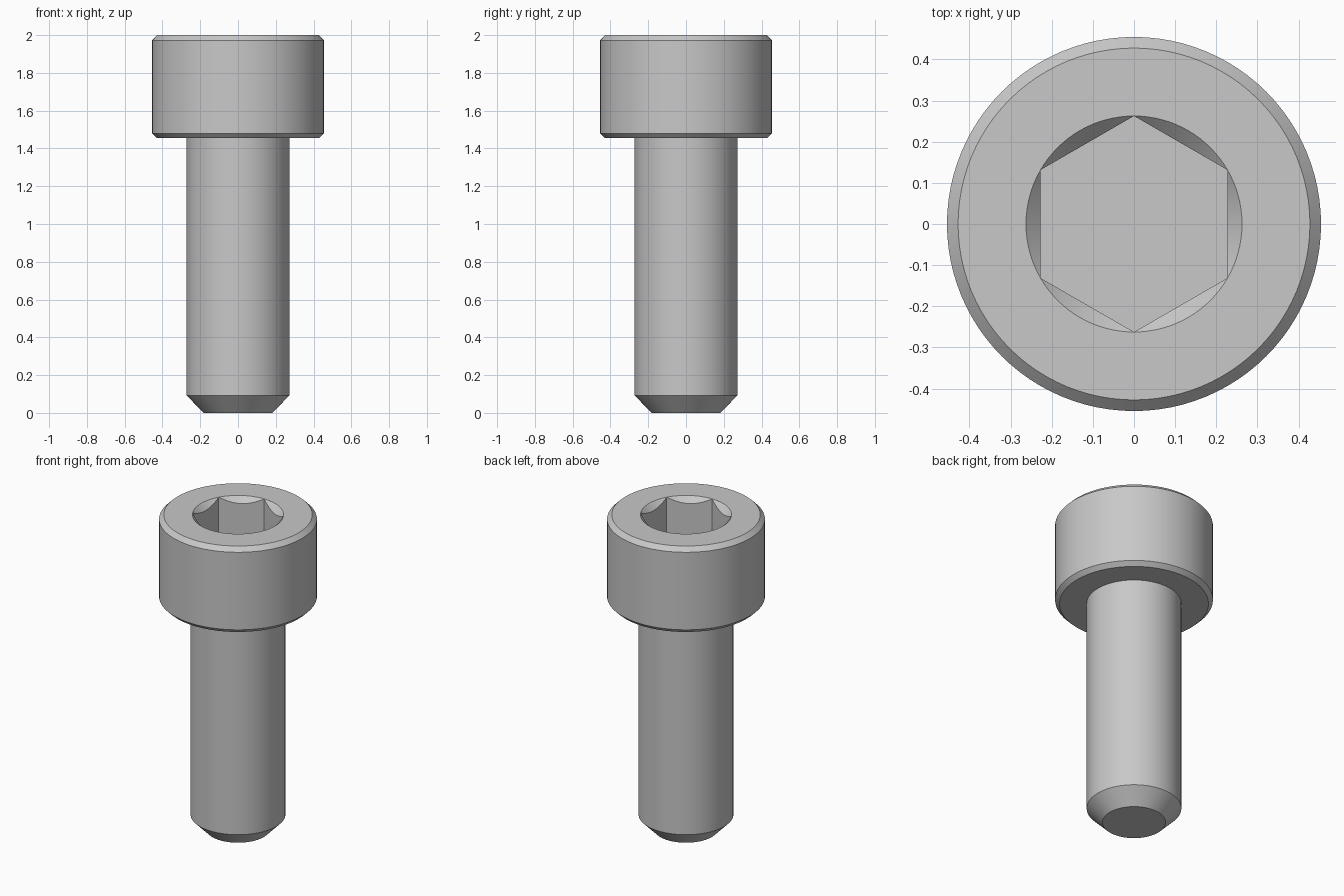
import bpy, bmesh, math

SIDES = 96
HEAD_TOP = 2.0
APOTHEM = 0.2273                                  # half the socket's width across flats
SOCKET_R = APOTHEM / math.cos(math.radians(30))   # countersink rim touches the hex corners
SOCKET_FLOOR = 1.72

cube = bpy.data.objects.get("Cube")
if cube:
    bpy.data.objects.remove(cube, do_unlink=True)

steel = bpy.data.materials.new("grey_steel")
steel.use_nodes = True
colour = (0.58, 0.58, 0.58, 1.0)
steel.diffuse_color = colour
steel.node_tree.nodes["Principled BSDF"].inputs["Base Color"].default_value = colour


def hex_radius(a):
    """Distance from the axis to the hexagonal socket wall, corners at +y and -y."""
    sector = math.radians(60)
    return APOTHEM / math.cos((a + sector / 2) % sector - sector / 2)


def circle(r, z):
    return lambda a: (r, z)


def countersink_edge(a):
    r = hex_radius(a)
    return r, HEAD_TOP - (SOCKET_R - r)           # 45 degree cone meeting the flats


def socket_bottom(a):
    return hex_radius(a), SOCKET_FLOOR


# Rings from the shank tip up the outside and down into the socket
rings = [
    circle(0.182, 0.0), circle(0.2727, 0.093),        # chamfered tip
    circle(0.2727, 1.4545),                           # shank
    circle(0.429, 1.4545), circle(0.4545, 1.48),      # underside of head
    circle(0.4545, 1.9727), circle(0.4275, HEAD_TOP), # head side and top chamfer
    circle(SOCKET_R, HEAD_TOP),                       # top face
    countersink_edge, socket_bottom,                  # socket
]

bm = bmesh.new()
loops = []
for ring in rings:
    loop = []
    for i in range(SIDES):
        a = math.tau * i / SIDES
        r, z = ring(a)
        loop.append(bm.verts.new((r * math.cos(a), r * math.sin(a), z)))
    loops.append(loop)
for low, high in zip(loops, loops[1:]):
    for i in range(SIDES):
        j = (i + 1) % SIDES
        bm.faces.new((low[i], low[j], high[j], high[i]))
bm.faces.new(list(reversed(loops[0])))            # tip face
bm.faces.new(loops[-1])                           # socket floor
bmesh.ops.remove_doubles(bm, verts=bm.verts[:], dist=0.00005)
bmesh.ops.recalc_face_normals(bm, faces=bm.faces[:])

mesh = bpy.data.meshes.new("socket_head_screw")
bm.to_mesh(mesh)
bm.free()
mesh.materials.append(steel)
screw = bpy.data.objects.new("socket_head_screw", mesh)
bpy.context.scene.collection.objects.link(screw)

# Smooth round surfaces, crisp chamfers
bpy.ops.object.select_all(action='DESELECT')
screw.select_set(True)
bpy.context.view_layer.objects.active = screw
bpy.ops.object.shade_smooth_by_angle(angle=math.radians(25))
